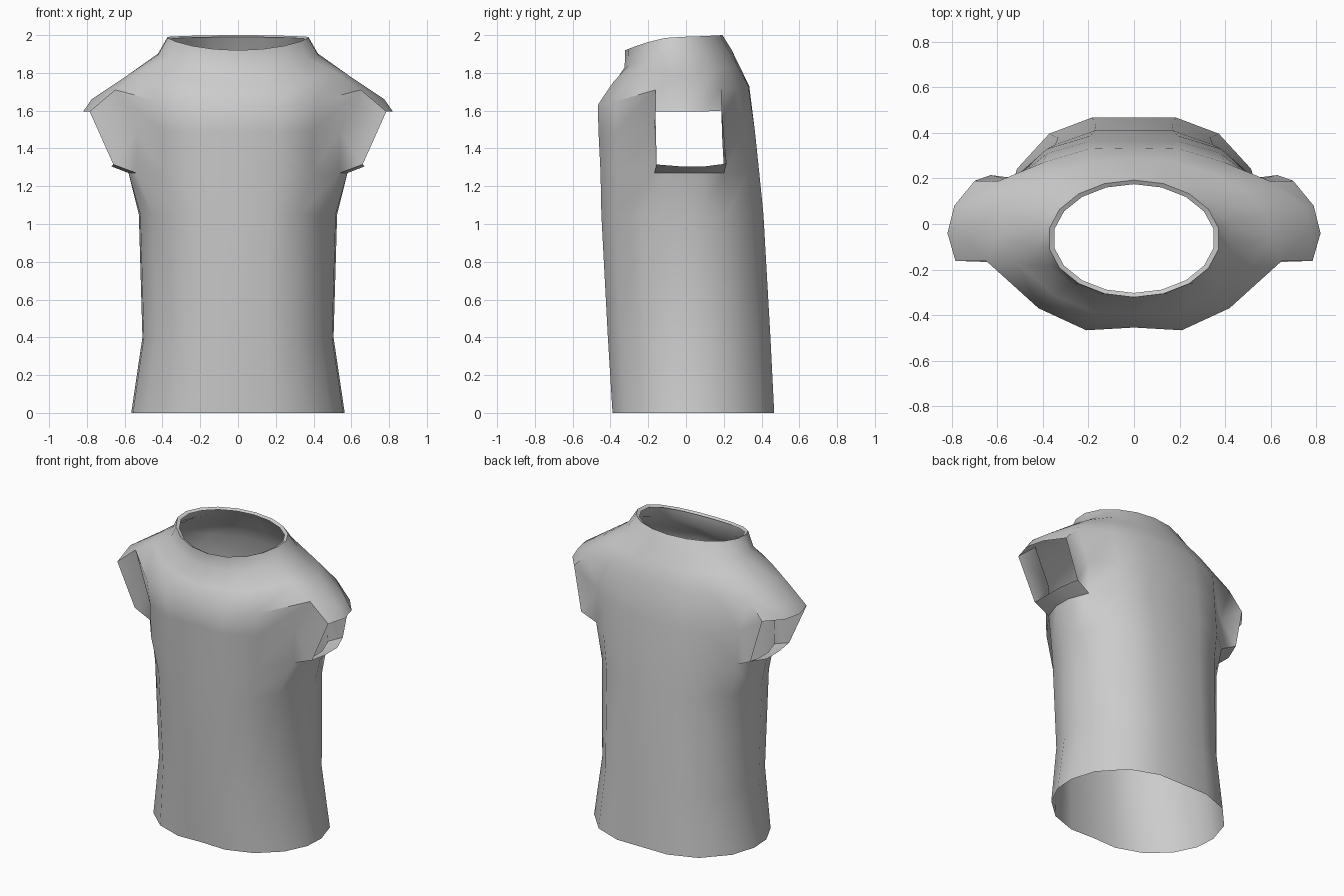
import bpy, bmesh
from math import sin, cos, radians
from mathutils import Vector

if "Cube" in bpy.data.objects:
    bpy.data.objects.remove(bpy.data.objects["Cube"])

# Half rings run from front centre (0) over the side to back centre (9)
BACK = [(1, .17), (.91, .52), (.66, .85), (.33, 1), (0, 1)]
WAIST = [(0, -.97), (.31, -.985), (.62, -.83), (.86, -.52), (.985, -.15)] + BACK
CHEST = [(0, -.97), (.35, -.99), (.68, -.79), (.93, -.365), (1, -.1)] + BACK


def torso_ring(unit, z, half_width, front, back):
    return [Vector((x * half_width, y * (front if y < 0 else back), z)) for x, y in unit]


def neck_ring(a, front, back, z_front, z_side, z_back):
    ring = []
    for i in range(10):
        t = radians(-90 + 20 * i)
        s = sin(t)
        z = z_side + (abs(s) ** 1.5) * ((z_front if s < 0 else z_back) - z_side)
        ring.append(Vector((a * cos(t), (front + back) / 2 + s * (back - front) / 2, z)))
    ring[0].x = ring[9].x = 0
    return ring


# Torso below and beside the armhole
rows = [torso_ring(WAIST, 0, .565, .395, .467), torso_ring(WAIST, .4, .506, .42, .447),
        torso_ring(WAIST, 1.05, .525, .455, .41), torso_ring(CHEST, 1.27, .58, .457, .388),
        torso_ring(CHEST, 1.49, .58, .468, .365)]

# Chest and shoulder line, then yoke, collar and folded neck rim
shoulder = [Vector(p) for p in [
    (0, -.455, 1.63), (.21, -.467, 1.63), (.42, -.37, 1.65), (.65, -.162, 1.71),
    (.775, -.04, 1.66), (.75, .08, 1.66), (.6, .187, 1.715), (.4, .27, 1.72),
    (.2, .33, 1.73), (0, .335, 1.73)]]
collar = neck_ring(.43, -.325, .24, 1.83, 1.90, 1.925)
yoke = [a.lerp(b, .5) for a, b in zip(shoulder, collar)]
for i in (1, 2, 3, 6, 7):
    yoke[i].z += .015
rows += [shoulder, yoke, collar,
         neck_ring(.378, -.322, .193, 1.92, 1.99, 2.0),
         neck_ring(.355, -.303, .175, 1.91, 1.98, 1.99)]

bm = bmesh.new()
grid = [[bm.verts.new(p) for p in row] for row in rows]
for r in range(len(grid) - 1):
    for c in range(9):
        if r in (3, 4) and 3 <= c < 6:
            continue  # armhole
        bm.faces.new((grid[r][c], grid[r][c + 1], grid[r + 1][c + 1], grid[r + 1][c]))

# Cap sleeve: top flap, underside, front and back panels
top = [bm.verts.new(p) for p in
       [(.785, -.162, 1.595), (.82, -.04, 1.595), (.79, .08, 1.595), (.70, .19, 1.6)]]
low = [bm.verts.new(p) for p in
       [(.66, -.155, 1.315), (.67, -.03, 1.305), (.67, .1, 1.305), (.63, .215, 1.32)]]
for i in range(3):
    bm.faces.new((top[i], top[i + 1], grid[5][4 + i], grid[5][3 + i]))
    bm.faces.new((grid[3][3 + i], grid[3][4 + i], low[i + 1], low[i]))
for c, k in ((3, 0), (6, 3)):
    bm.faces.new((grid[5][c], grid[4][c], top[k]))
    bm.faces.new((grid[4][c], low[k], top[k]))
    bm.faces.new((grid[4][c], grid[3][c], low[k]))
for v in list(bm.verts):
    if not v.link_faces:
        bm.verts.remove(v)
bmesh.ops.recalc_face_normals(bm, faces=bm.faces)

mesh = bpy.data.meshes.new("shirt")
bm.to_mesh(mesh)
bm.free()
shirt = bpy.data.objects.new("shirt", mesh)
bpy.context.collection.objects.link(shirt)
bpy.context.view_layer.objects.active = shirt
shirt.select_set(True)

# Mirror to the other half
mirror = shirt.modifiers.new("mirror", 'MIRROR')
mirror.merge_threshold = .001
bpy.ops.object.modifier_apply(modifier=mirror.name)
bpy.ops.object.shade_smooth_by_angle(angle=radians(50))
